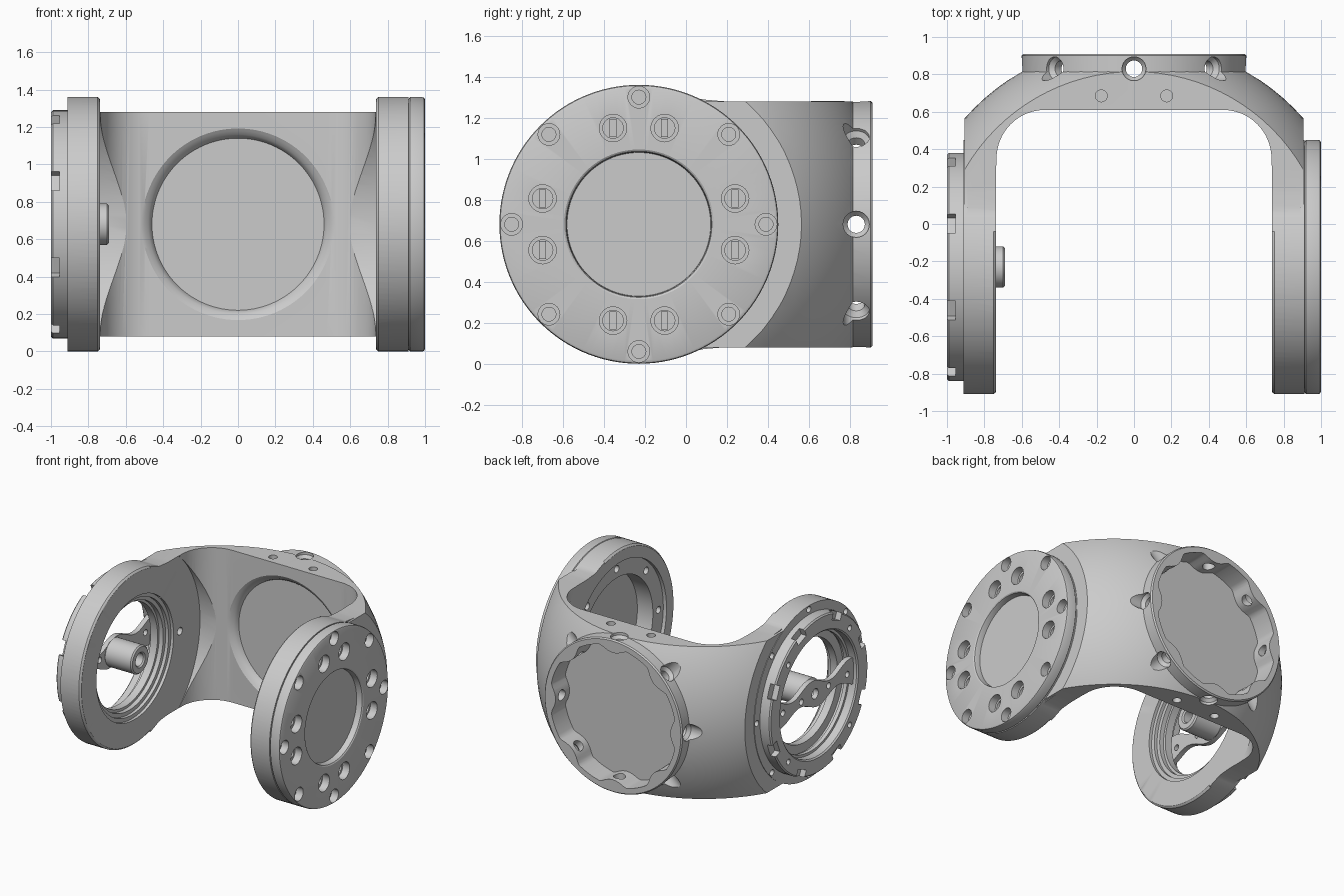
import bpy, bmesh, math
from math import sin, cos, pi, radians
from mathutils import Vector, Matrix

if "Cube" in bpy.data.objects:
    bpy.data.objects.remove(bpy.data.objects["Cube"])

CY, CZ = -0.23, 0.68          # arm pivot axis, running along x
X, Y = Vector((1, 0, 0)), Vector((0, 1, 0))


def finish(bm, name):
    bmesh.ops.remove_doubles(bm, verts=bm.verts, dist=1e-5)
    bmesh.ops.recalc_face_normals(bm, faces=bm.faces)
    me = bpy.data.meshes.new(name)
    bm.to_mesh(me)
    bm.free()
    ob = bpy.data.objects.new(name, me)
    bpy.context.collection.objects.link(ob)
    return ob


def lathe(name, prof, places, seg=96):
    """Revolve a closed (radius, height) profile about each (origin, direction)."""
    bm = bmesh.new()
    for p, d in places:
        rot = Vector(d).to_track_quat('Z', 'Y').to_matrix()
        rows = []
        for i in range(seg):
            a = 2 * pi * i / seg
            rows.append([bm.verts.new(Vector(p) + rot @ Vector((r * cos(a), r * sin(a), t)))
                         for r, t in prof])
        n = len(prof)
        for i in range(seg):
            A, B = rows[i], rows[(i + 1) % seg]
            for j in range(n):
                k = (j + 1) % n
                if prof[j][0] == 0 and prof[k][0] == 0:
                    continue
                if prof[j][0] == 0:
                    bm.faces.new((A[j], B[k], A[k]))
                elif prof[k][0] == 0:
                    bm.faces.new((A[j], B[j], A[k]))
                else:
                    bm.faces.new((A[j], B[j], B[k], A[k]))
    return finish(bm, name)


def prism(name, pts, axis, lo, hi, bevel=0):
    """Extrude a 2D outline along x (pts are y,z), y (x,z) or z (x,y)."""
    put = {'x': lambda a, b, t: (t, a, b), 'y': lambda a, b, t: (a, t, b),
           'z': lambda a, b, t: (a, b, t)}[axis]
    bm = bmesh.new()
    rings = [[bm.verts.new(put(a, b, t)) for a, b in pts] for t in (lo, hi)]
    caps = [bm.faces.new(r) for r in rings]
    n = len(pts)
    for i in range(n):
        j = (i + 1) % n
        bm.faces.new((rings[0][i], rings[0][j], rings[1][j], rings[1][i]))
    if bevel:
        edges = list({e for f in caps for e in f.edges})
        bmesh.ops.bevel(bm, geom=edges, offset=bevel, segments=2, profile=0.5, affect='EDGES')
    return finish(bm, name)


def boolean(ob, other, op='DIFFERENCE'):
    m = ob.modifiers.new('b', 'BOOLEAN')
    m.operation, m.object, m.solver = op, other, 'EXACT'
    bpy.context.view_layer.objects.active = ob
    bpy.ops.object.modifier_apply(modifier=m.name)
    bpy.data.objects.remove(other)


def cyl(r, a, b):
    return [(0, a), (r, a), (r, b), (0, b)]


def on_arm(r, degs, x=0):
    """Points on a circle about the pivot axis."""
    return [Vector((x, CY + r * cos(radians(d)), CZ + r * sin(radians(d)))) for d in degs]


OCT = [45 * k for k in range(8)]
PIVOT = [(Vector((0, CY, CZ)), X)]
BACK = [(Vector((0, 0, CZ)), Y)]

# Yoke: spherical shell trimmed to a slab
bm = bmesh.new()
bmesh.ops.create_uvsphere(bm, u_segments=96, v_segments=64, radius=1.205,
                          matrix=Matrix.Translation((0, CY, CZ)))
yoke = finish(bm, 'yoke')
boolean(yoke, prism('c', [(CY + .01, .08), (1.2, .08), (1.2, 1.28), (CY + .01, 1.28)],
                    'x', -.907, .907), 'INTERSECT')
# Round back flange
boolean(yoke, lathe('c', [(0, .45), (.601, .45), (.601, .9), (.592, .91), (0, .91)], BACK), 'UNION')
# Arm discs, blended into the slab by a small fillet
blend = [(-.02, .632), (.03, .619), (.09, .608), (.16, .602), (.21, .598)]
outline = ([(y, CZ + h) for y, h in blend] + [(y, CZ - h) for y, h in blend[::-1]])
full = [(CY + .68 * cos(2 * pi * i / 120), CZ + .68 * sin(2 * pi * i / 120)) for i in range(120)]
for s in (-1, 1):
    boolean(yoke, prism('c', full, 'x', *sorted((s * .6, s * .911)), bevel=.014), 'UNION')
    boolean(yoke, prism('c', outline, 'x', *sorted((s * .61, s * .89))), 'UNION')
# Inner U opening and the round clearance in its corners
arc = [(.475 + .26 * cos(a), .35 + .26 * sin(a)) for a in [pi / 2 * i / 16 for i in range(17)]]
u = [(.735, -2)] + arc + [(-x, y) for x, y in reversed(arc)] + [(-.735, -2)]
boolean(yoke, prism('c', u, 'z', -1, 3))
boolean(yoke, lathe('c', cyl(.81, -.737, .737), PIVOT))
# Softened inner rims on the free part of the discs
for s in (-1, 1):
    rim = lathe('c', [(.666, s * .73), (.666, s * .737), (.672, s * .741), (.685, s * .757),
                      (.72, s * .757), (.72, s * .73)], PIVOT, 120)
    boolean(rim, prism('k', [(-2, -1), (-.04, -1), (-.04, 3), (-2, 3)], 'x', -2, 2), 'INTERSECT')
    boolean(yoke, rim)
# Shallow front recess
boolean(yoke, lathe('c', [(0, .5), (.525, .5), (.52, .605), (.5, .618), (.48, .632), (.467, .65),
                          (.46, .668), (0, .668)], BACK))
# Scalloped back recess with eight bosses
wave = []
for i in range(144):
    a = 2 * pi * i / 144
    r = .55 - .05 * max(0, cos(8 * a)) ** .8
    wave.append((r * cos(a), CZ + r * sin(a)))
boolean(yoke, prism('c', wave, 'y', .735, 1.2))
# Radial counterbored flange holes
boolean(yoke, lathe('c', [(0, .4), (.042, .4), (.042, .555), (.064, .58), (.064, .85), (0, .85)],
                    [((0, .83, CZ), (round(cos(radians(a)), 6), 0, round(sin(radians(a)), 6)))
                     for a in OCT], 24))
boolean(yoke, lathe('c', cyl(.044, -1, 2), [((0, .83, 0), (0, 0, 1))], 28))
# Small pin holes on top and bottom
boolean(yoke, lathe('c', cyl(.032, -.06, .06),
                    [((x, .685, z), (0, 0, 1)) for x in (-.175, .175) for z in (.08, 1.28)], 20))
# Stepped bearing seat in the left arm, closed seat in the right
boolean(yoke, lathe('c', [(0, -1), (.47, -1), (.47, -.88), (.4, -.88), (.4, -.82), (.42, -.82),
                          (.42, -.785), (.45, -.785), (.45, -.76), (.48, -.76), (.48, -.7),
                          (0, -.7)], PIVOT))
boolean(yoke, lathe('c', [(0, .7), (.58, .7), (.58, .765), (.45, .765), (.45, 1), (0, 1)], PIVOT))
boolean(yoke, lathe('c', cyl(.028, -.05, .05), [(p, X) for p in on_arm(.52, OCT, .765)], 16))
boolean(yoke, lathe('c', cyl(.024, -.06, .06), [(p, X) for p in on_arm(.65, OCT, -.911)], 16))
boolean(yoke, lathe('c', cyl(.03, -.5, .05), [((-.735, .33, CZ), X)], 16))

# Left ring with eight edge notches and screw holes
ring = lathe('left_ring', [(.48, -.99), (.49, -1), (.6, -1), (.61, -.99), (.61, -.9), (.46, -.9),
                           (.46, -.93), (.48, -.93)], PIVOT)
bm = bmesh.new()
for a in OCT:
    m = (Matrix.Translation((-.985, CY, CZ)) @ Matrix.Rotation(radians(a + 22.5), 4, 'X')
         @ Matrix.Translation((0, .6, 0)) @ Matrix.Diagonal((.06, .1, .11, 1)))
    bmesh.ops.create_cube(bm, size=1, matrix=m)
boolean(ring, finish(bm, 'c'))
boolean(ring, lathe('c', cyl(.022, -.05, .05), [(p, X) for p in on_arm(.54, OCT[1::2], -1)], 16))

# Two-armed horn plate across the ring
top, low = [], []
for i in range(49):
    y = -.475 + .95 * i / 48
    w = .075 + .03 * cos(2 * pi * y / .475)
    mid = CZ + .02 * sin(2 * pi * y / .475)
    top.append((CY + y, mid + w))
    low.append((CY + y, mid - w))
horn = prism('horn_plate', top + low[::-1], 'x', -.965, -.925)
boolean(horn, lathe('c', cyl(.024, -1.2, -.8),
                    [((0, CY + y, CZ), X) for y in (-.4, -.17, .17, .4)], 16))
boolean(horn, lathe('c', cyl(.04, -1.2, -.8), PIVOT, 24))
# Hollow pivot pin
pin = lathe('pivot_pin', [(.05, -.93), (.1, -.93), (.11, -.92), (.11, -.7), (.1, -.69), (.06, -.69),
                          (.05, -.7)], PIVOT, 48)

# Right cover with central dish, rim bores and slotted bores
cover = lathe('right_cover', [(0, .9), (.67, .9), (.67, .912), (.68, .92), (.68, .985), (.676, .995),
                              (.666, 1), (.365, 1), (.356, .994), (.352, .98), (.35, .95),
                              (0, .95)], PIVOT, 120)
slots = [15 + 90 * k for k in range(4)] + [75 + 90 * k for k in range(4)]
stepped = lambda r1, r2: [(0, .91), (r2, .91), (r2, .94), (r1, .94), (r1, 1.1), (0, 1.1)]
boolean(cover, lathe('c', stepped(.053, .034), [(p, X) for p in on_arm(.62, OCT)], 24))
boolean(cover, lathe('c', stepped(.067, .05), [(p, X) for p in on_arm(.486, slots)], 24))
bm = bmesh.new()
for p in on_arm(.486, slots, .92):
    bmesh.ops.create_cube(bm, size=1, matrix=Matrix.Translation(p) @ Matrix.Diagonal((.03, .035, .088, 1)))
bars = finish(bm, 'slot_bars')

# Smooth shading with crisp edges
for ob in (yoke, ring, horn, pin, cover, bars):
    bpy.ops.object.select_all(action='DESELECT')
    ob.select_set(True)
    bpy.context.view_layer.objects.active = ob
    bpy.ops.object.shade_smooth_by_angle(angle=radians(30))
